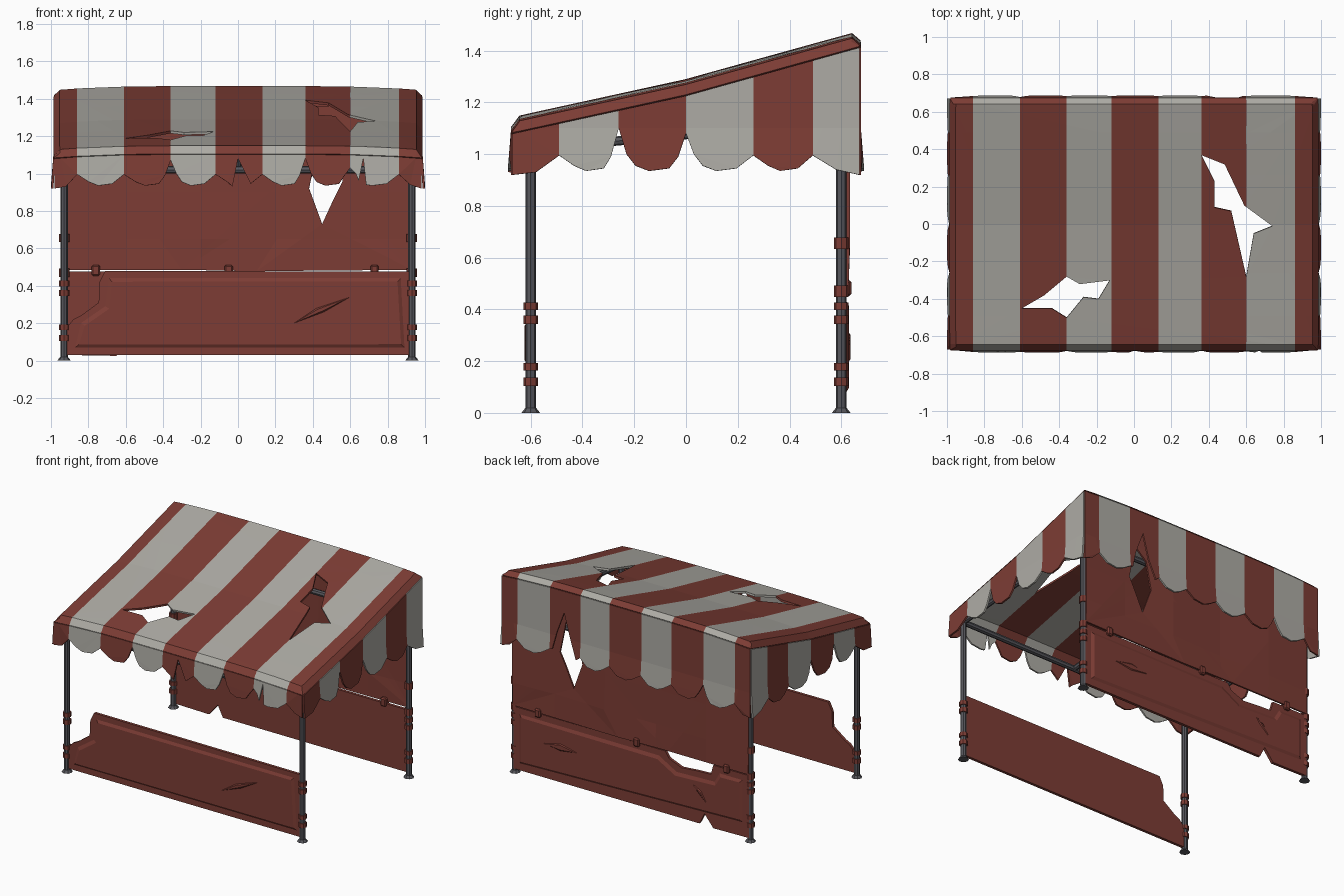
import bpy, bmesh, math
from mathutils import Vector

if "Cube" in bpy.data.objects:
    bpy.data.objects.remove(bpy.data.objects["Cube"])


def mat(name, c):
    m = bpy.data.materials.new(name)
    m.diffuse_color = (*c, 1)
    m.use_nodes = True
    m.node_tree.nodes["Principled BSDF"].inputs["Base Color"].default_value = m.diffuse_color
    return m


RED = mat("faded_red", (0.205, 0.046, 0.035))
GREY = mat("dirty_white", (0.42, 0.41, 0.375))
METAL = mat("dark_metal", (0.095, 0.095, 0.108))


def finish(name, bm, mats):
    me = bpy.data.meshes.new(name)
    bm.to_mesh(me)
    bm.free()
    for m in mats:
        me.materials.append(m)
    ob = bpy.data.objects.new(name, me)
    bpy.context.collection.objects.link(ob)
    return ob


def sheet(name, loops, warp, cuts_u=(), cuts_v=(), rule=None, thick=0.012):
    """Flat outline with holes, sliced along lines, coloured, then bent into place."""
    bm = bmesh.new()
    for lp in loops:
        vs = [bm.verts.new((p[0], p[1], 0)) for p in lp]
        for i, v in enumerate(vs):
            bm.edges.new((v, vs[(i + 1) % len(vs)]))
    bmesh.ops.triangle_fill(bm, use_beauty=True, edges=bm.edges[:], normal=(0, 0, 1))
    for axis, cuts in ((0, cuts_u), (1, cuts_v)):
        for c in cuts:
            co, no = Vector((0, 0, 0)), Vector((0, 0, 0))
            co[axis], no[axis] = c, 1
            bmesh.ops.bisect_plane(bm, geom=bm.verts[:] + bm.edges[:] + bm.faces[:],
                                   dist=1e-5, plane_co=co, plane_no=no)
    if rule:
        for f in bm.faces:
            f.material_index = rule(f.calc_center_median())
    for v in bm.verts:
        v.co = warp(v.co.x, v.co.y)
    ob = finish(name, bm, [RED, GREY] if rule else [RED])
    s = ob.modifiers.new("thickness", 'SOLIDIFY')
    s.thickness, s.offset = thick, 0
    return ob


def plate(name, pts, y, side, inset, depth):
    """Raised chamfered plate on a panel facing side*y."""
    bm = bmesh.new()
    f = bm.faces.new([bm.verts.new((x, y, z)) for x, z in pts])
    f.normal_update()
    if f.normal.y * side < 0:
        f.normal_flip()
    bmesh.ops.inset_region(bm, faces=[f], thickness=inset, depth=depth, use_boundary=True)
    return finish(name, bm, [RED])


def bar(name, p, q, r, m, r2=None, sides=8):
    p, q = Vector(p), Vector(q)
    bm = bmesh.new()
    bmesh.ops.create_cone(bm, cap_ends=True, segments=sides, radius1=r,
                          radius2=r if r2 is None else r2, depth=(q - p).length)
    bm.transform((q - p).to_track_quat('Z', 'Y').to_matrix().to_4x4())
    bmesh.ops.translate(bm, vec=(p + q) / 2, verts=bm.verts[:])
    return finish(name, bm, [m])


# Stripe layout and roof shape
XS = [-0.86, -0.61, -0.36, -0.12, 0.13, 0.36, 0.60, 0.86]
YS = [-0.49, -0.26, 0, 0.26, 0.49]


def xs_rule(c):
    return sum(c.x > b for b in XS) % 2


def ys_rule(c):
    return sum(c.x > b for b in YS) % 2


def roof_z(x, y):
    z = 1.283 + y * (0.14 if y < 0 else 0.178) / 0.64 - 0.02 * (x / 0.95) ** 4
    return z - 0.035 * max(0, (abs(x) - 0.95) / 0.03, (abs(y) - 0.64) / 0.03)


# Striped roof cloth with two tears
tear_a = [(-0.6, -0.45), (-0.48, -0.38), (-0.36, -0.28), (-0.29, -0.32), (-0.13, -0.3),
          (-0.19, -0.4), (-0.27, -0.39), (-0.36, -0.5), (-0.44, -0.45)]
tear_b = [(0.36, 0.37), (0.43, 0.23), (0.43, 0.09), (0.52, 0.07), (0.6, -0.28),
          (0.64, -0.05), (0.74, -0.01), (0.59, 0.1), (0.485, 0.32)]
sheet("roof_cloth", [[(-0.98, -0.67), (0.98, -0.67), (0.98, 0.67), (-0.98, 0.67)], tear_a, tear_b],
      lambda x, y: (x, y, roof_z(x, y)), XS + [-0.95, 0.95], YS + [-0.64, 0.64], xs_rule, 0.014)


# Scalloped valances
def hem(ends, bounds, notches, ripped=None):
    """Bottom edge from left to right: lobes between stripes, V notches at some of them."""
    pts = [(ends[0], 0.92)]
    e = [ends[0]] + bounds + [ends[1]]
    for i in range(len(e) - 1):
        a, b = e[i], e[i + 1]
        w = b - a
        if i == ripped:
            pts += [(a + .03, .97), (a + .08, 1.1), (a + .13, 1.28), (a + .19, 1.12), (b - .02, 1.0)]
        elif i == 0:
            pts += [(a + w * .5, 0.93)]
        elif i == len(e) - 2:
            pts += [(a + w * .5, 0.94)]
        else:
            pts += [(a + w * .25, 0.955), (a + w * .45, 0.935), (a + w * .75, 0.945)]
        if i < len(e) - 2:
            if b in notches:
                pts += [(b - 0.03, 0.99), (b, notches[b]), (b + 0.03, 1.0)]
            else:
                pts += [(b, 0.995)]
    return pts + [(ends[1], 0.92)]


def flare(z):
    return 0.012 * min(1, max(0, (1.1 - z) / 0.15))


for name, s, notches, rip in (("front_valance", -1, {-0.36: 1.07, 0.36: 1.08, 0.60: 1.03}, None),
                              ("back_valance", 1, {-0.61: 1.06}, 6)):
    low = hem((-0.98, 0.98), XS, notches, rip)
    if s < 0:  # extra V slits in the front cloth
        i = next(k for k, p in enumerate(low) if p[0] > -0.02)
        low[i:i] = [(-0.03, 0.93), (0.0, 1.08)]
        i = next(k for k, p in enumerate(low) if p[0] > 0.66)
        low[i:i] = [(0.645, 0.96), (0.67, 1.08), (0.685, 0.94)]
        low = [p for k, p in enumerate(low) if k == 0 or p[0] > low[k - 1][0]]
    top = [(x, roof_z(x, s * 0.67)) for x in [0.98, 0.95] + XS[::-1] + [-0.95, -0.98]]
    sheet(name, [low + top], lambda x, z, s=s: (x, s * (0.67 + flare(z) * (abs(x) < 0.9)), z),
          XS, [1.1], xs_rule)

for name, s in (("left_valance", -1), ("right_valance", 1)):
    low = hem((-0.67, 0.67), YS, {-0.26: 1.1, 0: 1.08})
    top = [(y, roof_z(0.98, y)) for y in [0.67, 0.64] + YS[::-1] + [-0.64, -0.67]]
    sheet(name, [low + top], lambda y, z, s=s: (s * (0.981 + flare(z)), y, z),
          YS, [1.1], ys_rule)

# Posts with flared feet and tied rings
for sx, lx in ((-1, "left"), (1, "right")):
    for sy, ly in ((-1, "front"), (1, "back")):
        n, x, y = f"{ly}_{lx}", sx * 0.93, sy * 0.6
        bar(n + "_post", (x, y, 0), (x, y, 1.1 if sy < 0 else 1.39), 0.02, METAL)
        bar(n + "_foot", (x, y, 0), (x, y, 0.018), 0.036, METAL, 0.022)
        rings = [(0.12, .032), (0.178, .028), (0.36, .032), (0.412, .03)]
        if sy > 0:
            rings += [(0.47, .045), (0.655, .045)]
        for i, (z, h) in enumerate(rings):
            bar(f"{n}_ring_{i}", (x, y, z - h / 2), (x, y, z + h / 2), 0.028, RED)

# Frame rails under the cloth
bar("front_rail", (-0.93, -0.6, 1.02), (0.93, -0.6, 1.02), 0.02, METAL)
bar("back_rail", (-0.93, 0.59, 1.13), (0.93, 0.59, 1.13), 0.02, METAL)
for i, x in enumerate((-0.93, 0, 0.93)):
    bar(f"roof_rail_{i}", (x, -0.6, 1.02), (x, 0.59, 1.13), 0.018, METAL)

# Front counter panel with a torn corner
sheet("front_panel", [[(-0.93, 0.03), (0.92, 0.03), (0.92, 0.475), (-0.71, 0.48), (-0.74, 0.42),
                       (-0.745, 0.31), (-0.84, 0.24), (-0.88, 0.22), (-0.93, 0.16)]],
      lambda x, z: (x, -0.6, z), thick=0.02)
plate("front_panel_relief", [(-0.87, 0.07), (0.89, 0.07), (0.87, 0.44), (-0.69, 0.44),
                             (-0.71, 0.29), (-0.84, 0.2)], -0.61, -1, 0.025, 0.01)
plate("front_crease", [(0.3, 0.2), (0.46, 0.26), (0.6, 0.34), (0.42, 0.28)], -0.62, -1, 0.008, 0.005)

# Back curtain: torn upper cloth and lower panel
sheet("back_curtain_upper", [[(-0.93, 0.485), (-0.3, 0.485), (0.1, 0.478), (0.93, 0.485),
                              (0.93, 1.36), (-0.93, 1.36)],
                             [(0.38, 0.92), (0.45, 0.73), (0.51, 0.86), (0.56, 0.96),
                              (0.51, 1.2), (0.42, 1.12)]],
      lambda x, z: (x, 0.622 + 0.006 * math.sin(x * 9) * (z > 0.6), z), cuts_u=[-.6, -.2, .2, .6],
      cuts_v=[0.65, 0.9])
sheet("back_curtain_lower", [[(-0.93, 0.03), (-0.65, 0.025), (-0.58, 0.11), (-0.54, 0.03),
                              (0.93, 0.03), (0.93, 0.475), (-0.27, 0.475), (-0.3, 0.43),
                              (-0.4, 0.39), (-0.52, 0.4), (-0.63, 0.405), (-0.65, 0.475), (-0.93, 0.475)]],
      lambda x, z: (x, 0.61, z), thick=0.02)
plate("back_panel_relief", [(-0.88, 0.13), (0.88, 0.08), (0.88, 0.43), (-0.22, 0.43),
                            (-0.36, 0.35), (-0.66, 0.36), (-0.7, 0.43), (-0.88, 0.43)],
      0.62, 1, 0.025, 0.01)
plate("back_crease_a", [(0.42, 0.28), (0.55, 0.31), (0.68, 0.28), (0.55, 0.26)], 0.63, 1, 0.008, 0.005)
plate("back_crease_b", [(-0.6, 0.2), (-0.53, 0.26), (-0.5, 0.3), (-0.56, 0.27)], 0.63, 1, 0.008, 0.005)

# Clips joining the curtain pieces
for i, x in enumerate((-0.76, -0.05, 0.73)):
    bm = bmesh.new()
    bmesh.ops.create_cube(bm, size=1)
    bmesh.ops.scale(bm, vec=(0.044, 0.05, 0.06), verts=bm.verts[:])
    bmesh.ops.translate(bm, vec=(x, 0.615, 0.482), verts=bm.verts[:])
    bmesh.ops.bevel(bm, geom=bm.edges[:], offset=0.008, segments=1, affect='EDGES')
    finish(f"curtain_clip_{i}", bm, [RED])
